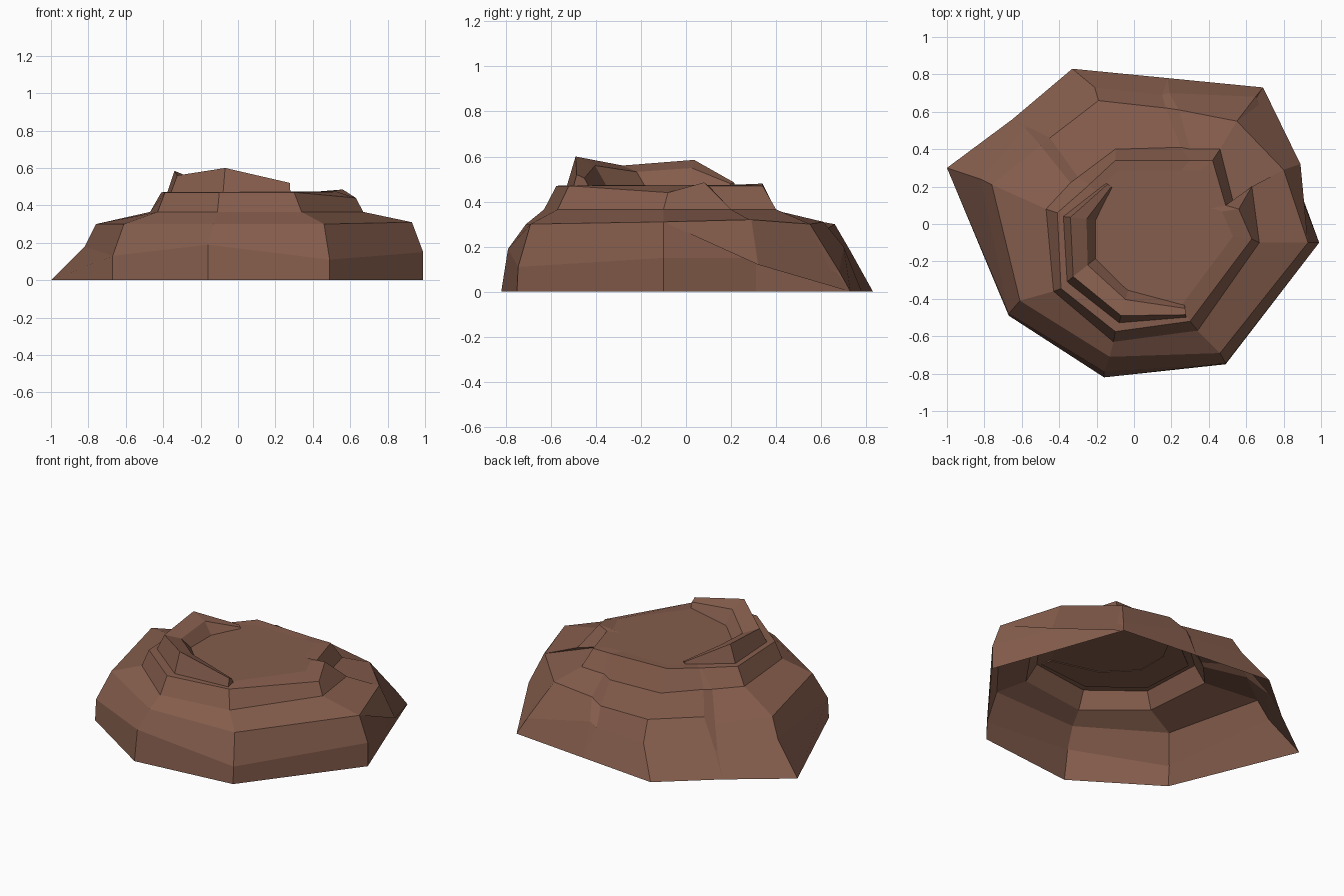
import bpy, bmesh
from mathutils import Vector

if "Cube" in bpy.data.objects:
    bpy.data.objects.remove(bpy.data.objects["Cube"])

rock = bpy.data.materials.new("brown rock")
rock.diffuse_color = (0.235, 0.11, 0.073, 1)
rock.use_nodes = True
rock.node_tree.nodes["Principled BSDF"].inputs["Base Color"].default_value = rock.diffuse_color


def make(name, faces, recalc=False):
    """Flat-shaded object from faces given as point lists; shared points are merged."""
    bm = bmesh.new()
    seen = {}
    for pts in faces:
        vs = []
        for p in pts:
            key = tuple(round(c, 3) for c in p)
            if key not in seen:
                seen[key] = bm.verts.new(key)
            if seen[key] not in vs:
                vs.append(seen[key])
        if len(vs) > 2 and not bm.faces.get(vs):
            bm.faces.new(vs)
    if recalc:
        bmesh.ops.recalc_face_normals(bm, faces=bm.faces)
    me = bpy.data.meshes.new(name)
    bm.to_mesh(me)
    bm.free()
    me.materials.append(rock)
    ob = bpy.data.objects.new(name, me)
    bpy.context.collection.objects.link(ob)
    return ob


def ring(plan, z, tweaks={}):
    """Contour at height z; tweaks gives other heights for single corners."""
    return [(x, y, tweaks.get(i, z)) for i, (x, y) in enumerate(plan)]


# Contours, counter-clockwise from the left corner; 5/6, 8/9 and 11/12 are crack pairs
base = ring([(-1, .3), (-.67, -.49), (-.16, -.82), (.49, -.75), (.99, -.1), (.84, .31), (.84, .31),
             (.69, .73), (.18, .78), (.18, .78), (-.33, .83), (-.65, .56), (-.65, .56)], 0)
belly = ring([(-.82, .24), (-.67, -.48), (-.16, -.79), (.49, -.745), (.99, -.1), (.83, .31), (.83, .31),
              (.65, .68), (.19, .70), (.15, .69), (-.21, .73), (-.57, .52), (-.58, .51)], .15,
             {0: .18, 2: .19, 3: .11, 1: .13, 7: .09, 8: .2, 9: .17, 10: .18})
shoulder = ring([(-.76, .21), (-.61, -.41), (-.13, -.71), (.46, -.69), (.93, -.1), (.8, .29), (.8, .29),
                 (.55, .55), (.24, .61), (.17, .62), (-.19, .66), (-.45, .46), (-.5, .42)], .30,
                {4: .31, 5: .315, 6: .315, 8: .31, 9: .275, 11: .31, 12: .265})
ledge = ring([(-.47, .08), (-.43, -.36), (-.11, -.63), (.34, -.57), (.67, -.1), (.63, .2), (.53, .12),
              (.46, .4), (.30, .40), (.25, .41), (-.1, .4), (-.3, .25), (-.34, .22)], .365,
             {8: .36, 9: .34, 10: .345})
rim = ring([(-.41, .06), (-.39, -.345), (-.1, -.575), (.3, -.52), (.63, -.08), (.56, .08), (.49, .1),
            (.42, .34), (.32, .34), (.3, .34), (-.1, .34), (-.24, .21), (-.25, .2)], .47,
           {4: .44, 5: .485, 10: .48})
plateau = [(x * .84, y * .84, .473) for x, y, z in rim]

# Hollow boulder skin, open underneath
rings = [base, belly, shoulder, ledge, rim, plateau]
n = len(base)
skin = [plateau]
for lo, hi in zip(rings, rings[1:]):
    for i in range(n):
        j = (i + 1) % n
        skin.append([lo[i], lo[j], hi[j], hi[i]])
make("boulder", skin)

# Overhanging slab on the right, its lower edge running from shoulder to ground
a, b, c = (.93, -.1, .31), (.89, .32, .12), (.69, .73, 0)
d, e, under = (.8, .29, .32), (.55, .55, .30), (.83, .31, .15)
make("right_slab", [[a, b, d], [b, c, e, d], [a, under, b], [under, c, b]])

# Broken crest curving round the left and front of the plateau: outer foot, inner foot, height
stations = [((-.15, .22), (-.11, .19), .015), ((-.38, .04), (-.2, .02), .115),
            ((-.36, -.31), (-.2, -.18), .09), ((-.08, -.53), (-.03, -.35), .13),
            ((.28, -.5), (.27, -.43), .05)]
sections = []
for outer, inner, h in stations:
    o, i = Vector((*outer, .465)), Vector((*inner, .465))
    up = Vector((0, 0, h + .005))
    sections.append([o, o.lerp(i, .22) + up, o.lerp(i, .7) + up * .7, i])
crest = [sections[0], sections[-1]]
for s, t in zip(sections, sections[1:]):
    for k in range(4):
        m = (k + 1) % 4
        crest.append([s[k], t[k], t[m], s[m]])
make("crest", crest, recalc=True)
